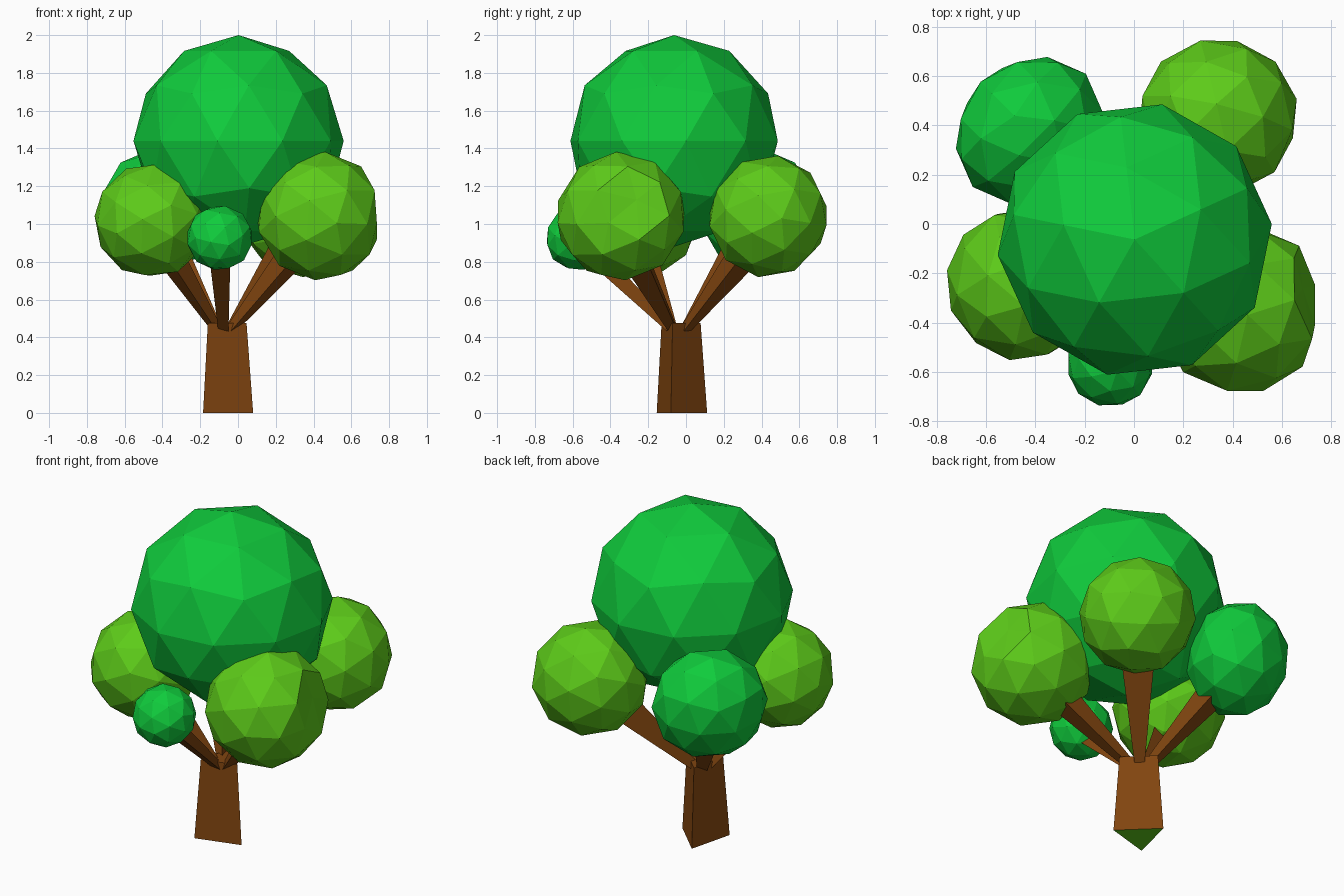
import bpy, bmesh, math
from mathutils import Vector, Matrix, Euler

if "Cube" in bpy.data.objects:
    bpy.data.objects.remove(bpy.data.objects["Cube"])


def material(name, colour):
    m = bpy.data.materials.new(name)
    m.diffuse_color = (*colour, 1)
    m.use_nodes = True
    m.node_tree.nodes["Principled BSDF"].inputs["Base Color"].default_value = m.diffuse_color
    return m


GREEN = material("deep_green", (0.005, 0.60, 0.045))
LIME = material("light_green", (0.11, 0.60, 0.010))
BARK = material("bark", (0.22, 0.06, 0.005))


def finish(name, bm, *mats):
    mesh = bpy.data.meshes.new(name)
    bm.to_mesh(mesh)
    bm.free()
    for m in mats:
        mesh.materials.append(m)
    ob = bpy.data.objects.new(name, mesh)
    bpy.context.collection.objects.link(ob)
    return ob


def foliage(name, centre, radii, rot, mat, dent=None):
    """Faceted leaf ball, optionally pressed flat on its +x side."""
    bm = bmesh.new()
    turn = Euler([math.radians(a) for a in rot]).to_matrix().to_4x4()
    bmesh.ops.create_icosphere(bm, subdivisions=2, radius=1,
                               matrix=turn @ Matrix.Diagonal((*radii, 1)))
    if dent:
        for v in bm.verts:
            v.co.x = min(v.co.x, dent)
        hollow = min(bm.verts, key=lambda v: (v.co - Vector((dent, 0.06, 0))).length)
        hollow.co.x -= 0.05
    ob = finish(name, bm, mat)
    ob.location = centre


def branch(name, target, r_end, length=0.62):
    """Three-sided branch that widens toward its leaf ball."""
    start = Vector((-0.075, -0.04, 0.43))
    axis = (Vector(target) - start).normalized()
    flat = Vector((axis.x, axis.y, 0)).normalized()
    start += flat * 0.035
    bm = bmesh.new()
    bmesh.ops.create_cone(bm, cap_ends=True, segments=3, radius1=0.03,
                          radius2=r_end, depth=length,
                          matrix=Matrix.Translation((0, 0, length / 2)))
    ob = finish(name, bm, BARK)
    ob.matrix_world = Matrix.Translation(start) @ axis.to_track_quat('Z', 'Y').to_matrix().to_4x4()


# Trunk: tapered three-sided prism with a green underside
bm = bmesh.new()
bmesh.ops.create_cone(bm, cap_ends=True, segments=3, radius1=0.159, radius2=0.123,
                      depth=0.475, matrix=Matrix.Translation((0, 0, 0.2375)))
corner = max(bm.verts, key=lambda v: v.co.x)
spin = math.radians(-14.2) - math.atan2(corner.co.y, corner.co.x)
bmesh.ops.rotate(bm, verts=bm.verts, matrix=Matrix.Rotation(spin, 3, 'Z'))
bm.normal_update()
for f in bm.faces:
    f.material_index = 1 if f.normal.z < -0.9 else 0
trunk = finish("trunk", bm, BARK, LIME)
trunk.location = (-0.074, -0.041, 0)

# Crown
foliage("crown", (0.003, -0.063, 1.44), (0.56,) * 3, (0, 0, 24.5), GREEN)

# Lower leaf balls: name, centre, radii, rotation, material, flat side, branch radius
balls = [
    ("front_left", (-0.455, -0.245, 1.02), (0.31, 0.315, 0.305), (20, -35, 10), LIME, None, 0.10),
    ("front_right", (0.435, -0.345, 1.042), (0.345, 0.35, 0.34), (25, 30, 0), LIME, 0.30, 0.10),
    ("back_right", (0.34, 0.435, 1.04), (0.33, 0.32, 0.325), (-30, 25, 0), LIME, None, 0.105),
    ("back_left", (-0.425, 0.38, 1.07), (0.28, 0.325, 0.325), (0, 15, 135), GREEN, None, 0.10),
    ("front_small", (-0.097, -0.568, 0.927), (0.178, 0.178, 0.172), (40, 0, 0), GREEN, None, 0.065),
]
for name, centre, radii, rot, mat, dent, r in balls:
    foliage(name + "_leaves", centre, radii, rot, mat, dent)
    branch(name + "_branch", centre, r)
